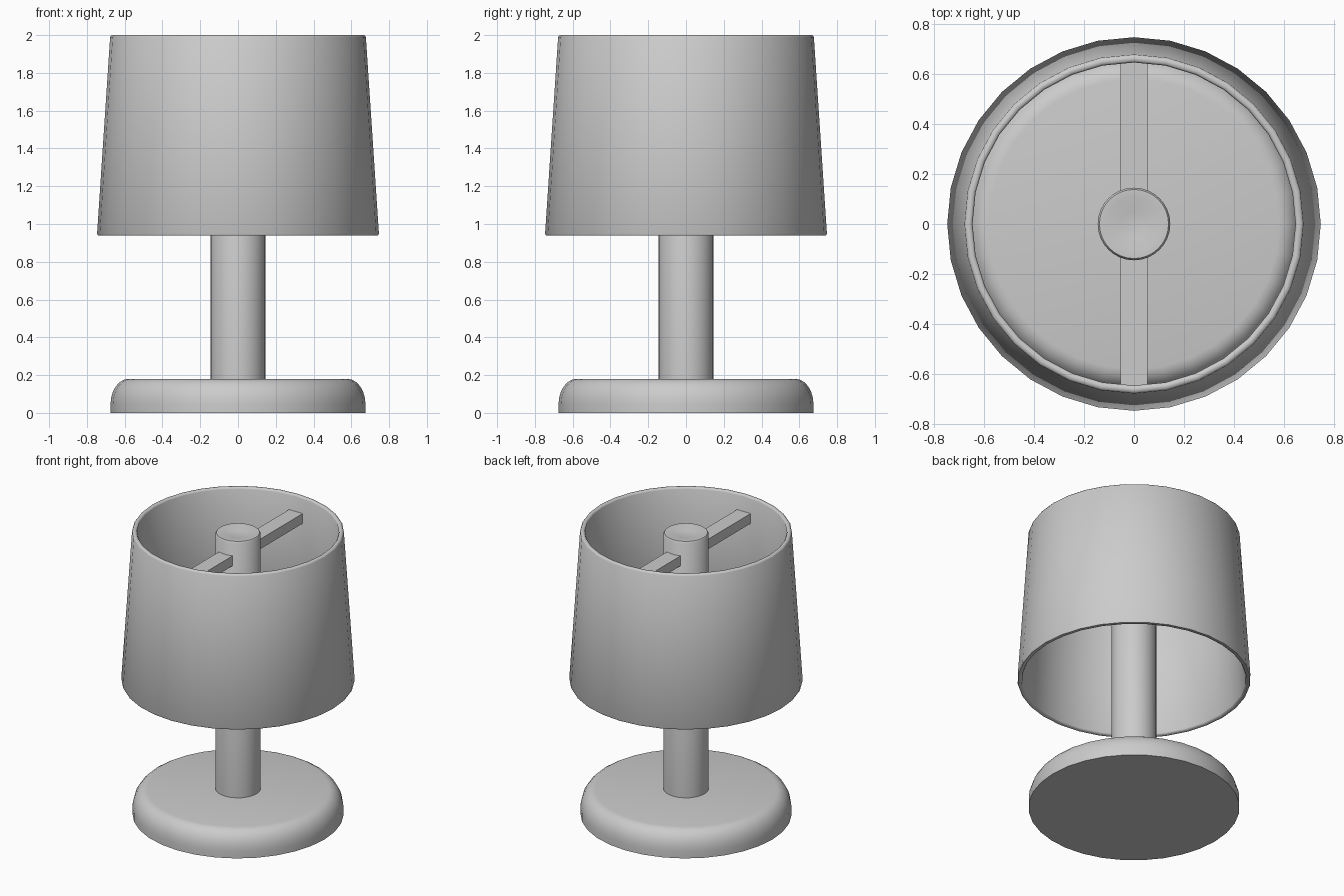
import bpy, bmesh, math

if "Cube" in bpy.data.objects:
    bpy.data.objects.remove(bpy.data.objects["Cube"])

SIDES = 32


def link(name, bm, angle=40):
    bmesh.ops.recalc_face_normals(bm, faces=bm.faces)
    mesh = bpy.data.meshes.new(name)
    bm.to_mesh(mesh)
    bm.free()
    obj = bpy.data.objects.new(name, mesh)
    bpy.context.collection.objects.link(obj)
    bpy.ops.object.select_all(action='DESELECT')
    obj.select_set(True)
    bpy.context.view_layer.objects.active = obj
    bpy.ops.object.shade_smooth_by_angle(angle=math.radians(angle))
    return obj


def lathe(name, profile, closed=False, angle=40):
    """Revolve (radius, z) points around the z axis."""
    bm = bmesh.new()
    verts = [bm.verts.new((r, 0, z)) for r, z in profile]
    pairs = list(zip(verts, verts[1:]))
    if closed:
        pairs.append((verts[-1], verts[0]))
    edges = [bm.edges.new(p) for p in pairs]
    bmesh.ops.spin(bm, geom=verts + edges, cent=(0, 0, 0), axis=(0, 0, 1),
                   angle=math.tau, steps=SIDES)
    bmesh.ops.remove_doubles(bm, verts=bm.verts, dist=1e-4)
    return link(name, bm, angle)


# Base: disc with a rounded upper edge
rounded = [(0.58 + 0.095 * math.cos(a), 0.045 + 0.135 * math.sin(a))
           for a in (math.radians(15 * i) for i in range(7))]
lathe("base", [(0, 0), (0.675, 0)] + rounded + [(0, 0.18)], angle=30)

# Post: round column with a shallow dimple in its top
lathe("post", [(0, 0.17), (0.145, 0.17), (0.145, 1.975), (0.138, 1.985),
               (0.11, 1.985), (0.05, 1.972), (0, 1.97)])

# Shade: thin tapered wall with softened rims
lathe("shade", [(0.742, 0.94), (0.746, 0.95), (0.677, 1.99), (0.67, 2.0),
                (0.652, 2.0), (0.645, 1.99), (0.714, 0.95), (0.72, 0.94)],
      closed=True, angle=60)

# Support arms: one bar each side of the post, reaching the shade
for name, side in (("back_arm", 1), ("front_arm", -1)):
    bm = bmesh.new()
    bmesh.ops.create_cube(bm, size=1)
    bmesh.ops.scale(bm, vec=(0.106, 0.52, 0.07), verts=bm.verts)
    bmesh.ops.translate(bm, vec=(0, side * 0.385, 1.85), verts=bm.verts)
    link(name, bm)
